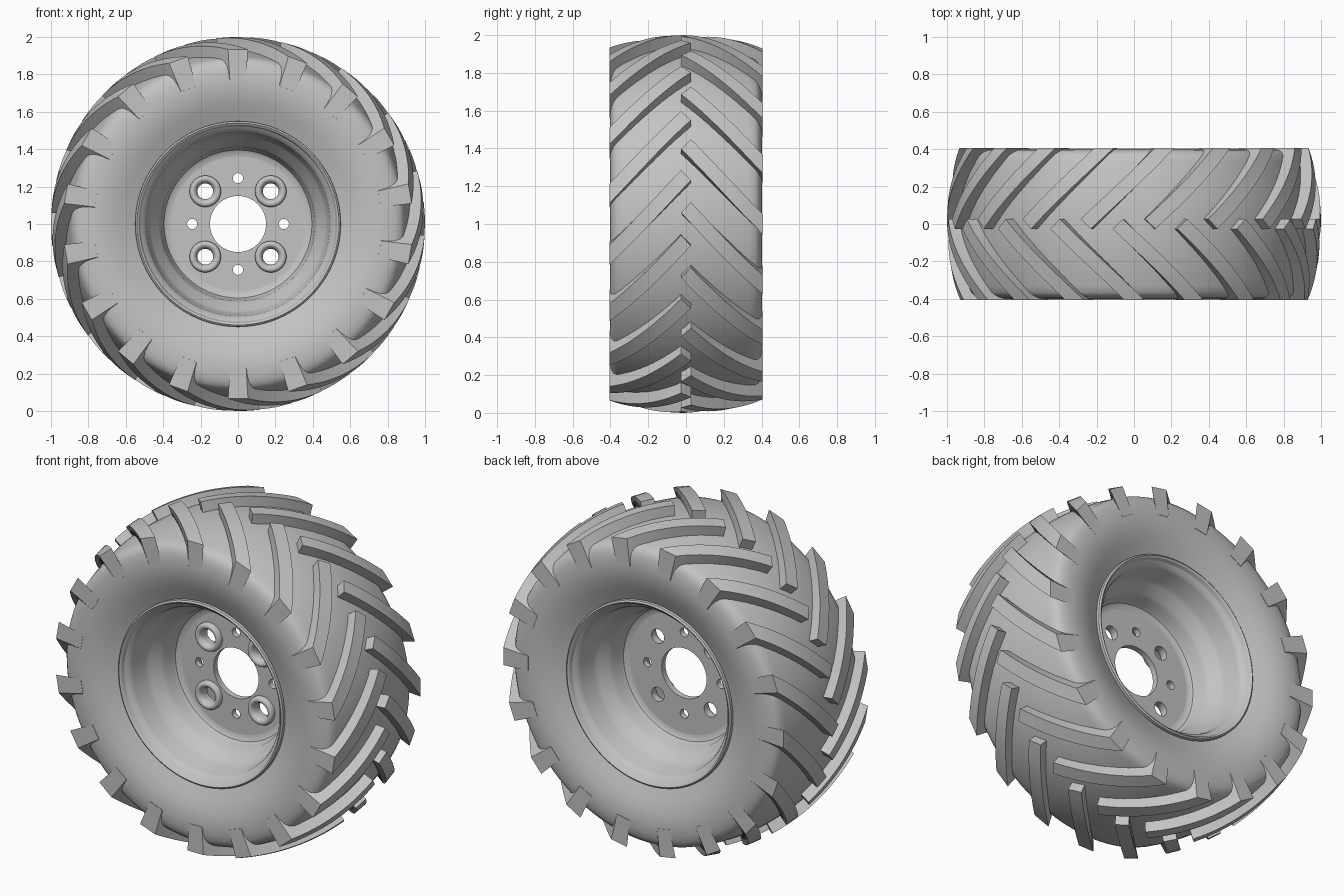
import bpy
import bmesh
from math import radians, sin, cos, pi
from mathutils import Vector

cube = bpy.data.objects.get("Cube")
if cube:
    bpy.data.objects.remove(cube)

grey = bpy.data.materials.new("plain grey")
grey.use_nodes = True
GREY = (0.55, 0.55, 0.55, 1)
grey.diffuse_color = GREY
grey.node_tree.nodes["Principled BSDF"].inputs["Base Color"].default_value = GREY

AXLE = Vector((0, 0, 1))


def polar(r, angle, y, centre=AXLE):
    return centre + Vector((r * cos(angle), y, r * sin(angle)))


def finish(obj, angle=30):
    """Assign the material and shade smooth with sharp edges kept."""
    obj.data.materials.append(grey)
    bpy.ops.object.select_all(action="DESELECT")
    obj.select_set(True)
    bpy.context.view_layer.objects.active = obj
    bpy.ops.object.shade_smooth_by_angle(angle=radians(angle))


def add_mesh(name, bm, angle=30):
    bmesh.ops.recalc_face_normals(bm, faces=bm.faces)
    mesh = bpy.data.meshes.new(name)
    bm.to_mesh(mesh)
    bm.free()
    obj = bpy.data.objects.new(name, mesh)
    bpy.context.collection.objects.link(obj)
    finish(obj, angle)
    return obj


def lathe(name, profile, centre=AXLE, segments=96, angle=30):
    """Revolve a closed (y, radius) profile about an axis along y."""
    bm = bmesh.new()
    rings = [[bm.verts.new(polar(r, 2 * pi * s / segments, y, centre))
              for y, r in profile] for s in range(segments)]
    n = len(profile)
    for s in range(segments):
        a, b = rings[s], rings[(s + 1) % segments]
        for i in range(n):
            j = (i + 1) % n
            bm.faces.new((a[i], a[j], b[j], b[i]))
    return add_mesh(name, bm, angle)


def mirrored(half):
    """Complete a half profile on +y with its reflection on -y."""
    return half + [(-y, r) for y, r in reversed(half)]


# Tyre carcass: dished sidewall, tight shoulder, crowned tread
sidewall = [(.335, .545), (.35, .58), (.372, .63), (.39, .68), (.4, .73),
            (.403, .77), (.401, .81), (.395, .845), (.383, .87), (.365, .886)]
crown = [(y, .94 - .05 * (y / .35) ** 2) for y in (.33, .27, .2, .13, .06)]
lathe("tyre_carcass", mirrored(sidewall + crown))

# Wheel rim: rolled lip, bead seat, drop well and fillet into the disc
rim_half = [(.33, .55), (.355, .549), (.362, .54), (.355, .53), (.335, .522),
            (.318, .5), (.3, .492), (.2, .478), (.175, .465), (.13, .425),
            (.105, .412), (.05, .404), (.03, .395), (.021, .38), (.018, .36)]
lathe("wheel_rim", mirrored(rim_half))


# Tread lugs: diagonal bars whose inner tips interleave on the centreline
def lug_ring(name, side, first_angle, count=18, steps=12):
    bm = bmesh.new()
    tips = ((23.4, .026), (26.6, -.026))     # (degrees, y) of tip corners
    ends = ((-3.25, -.405), (3.25, -.405))   # corners at the sidewall
    for k in range(count):
        base = first_angle + k * 360 / count
        rows = []
        for i in range(steps + 1):
            t = i / steps
            row = []
            for (a0, y0), (a1, y1) in zip(tips, ends):
                y = y0 + (y1 - y0) * t
                angle = radians(base + a0 + (a1 - a0) * t)
                top = 1 - .065 * (y / .405) ** 2
                row.append([bm.verts.new(polar(r, angle, -side * y))
                            for r in (top, .77)])
            (a_top, a_low), (b_top, b_low) = row
            rows.append((a_top, b_top, b_low, a_low))
        for p, q in zip(rows, rows[1:]):
            for i in range(4):
                j = (i + 1) % 4
                bm.faces.new((p[i], p[j], q[j], q[i]))
        bm.faces.new(rows[0])
        bm.faces.new(rows[-1])
    return add_mesh(name, bm)


lug_ring("front_tread_lugs", -1, 10)
lug_ring("back_tread_lugs", 1, 0)

# Wheel disc: flat plate with hub bore, four bolt holes and four small holes
BOLT = .175
bolt_spots = [(sx * BOLT, sz * BOLT) for sx in (-1, 1) for sz in (-1, 1)]
small_spots = [(.245, 0), (-.245, 0), (0, .245), (0, -.245)]
circles = [(0, 0, .375), (0, 0, .15)]
circles += [(x, z, .042) for x, z in bolt_spots]
circles += [(x, z, .027) for x, z in small_spots]

curve = bpy.data.curves.new("wheel_disc", "CURVE")
curve.dimensions = "2D"
curve.fill_mode = "BOTH"
curve.extrude = .018
for x, z, r in circles:
    count = 96 if r > .3 else 40
    spline = curve.splines.new("POLY")
    spline.points.add(count - 1)
    spline.use_cyclic_u = True
    for i, point in enumerate(spline.points):
        a = 2 * pi * i / count
        point.co = (x + r * cos(a), z + r * sin(a), 0, 1)
disc = bpy.data.objects.new("wheel_disc", curve)
bpy.context.collection.objects.link(disc)
disc.location = AXLE
disc.rotation_euler.x = pi / 2
bpy.ops.object.select_all(action="DESELECT")
disc.select_set(True)
bpy.context.view_layer.objects.active = disc
bpy.ops.object.convert(target="MESH")
finish(bpy.context.view_layer.objects.active)

# Rounded bolt collars on the front of the disc
collar = [(.0, .084), (-.034, .084), (-.043, .08), (-.048, .072),
          (-.048, .062), (-.043, .054), (-.034, .048), (-.02, .042), (.0, .042)]
for i, (x, z) in enumerate(bolt_spots):
    lathe(f"bolt_collar_{i + 1}", collar, AXLE + Vector((x, 0, z)), 40, 40)
